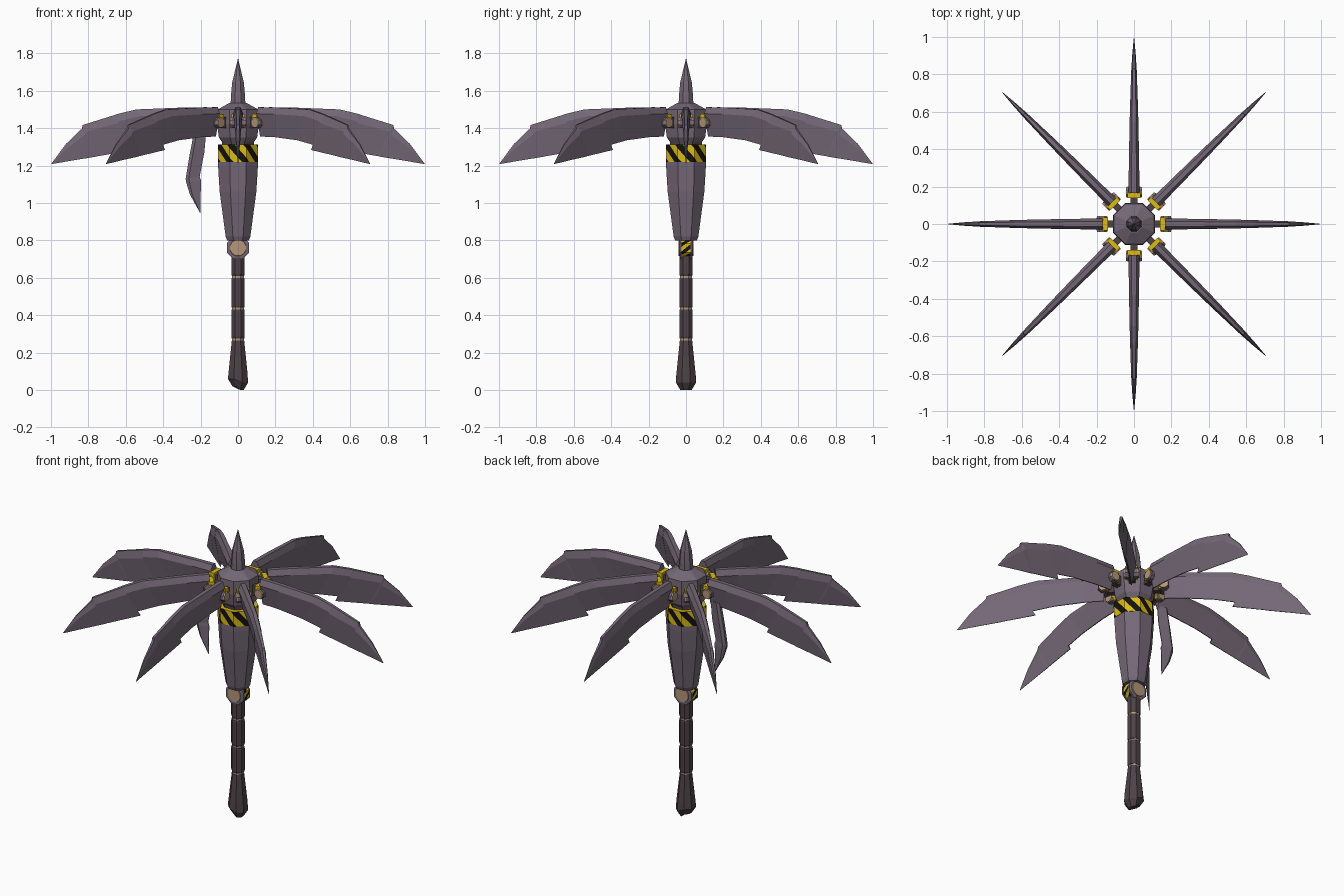
import bpy, bmesh, math
from mathutils import Vector, Matrix

if "Cube" in bpy.data.objects:
    bpy.data.objects.remove(bpy.data.objects["Cube"])


def material(name, srgb):
    m = bpy.data.materials.new(name)
    m.diffuse_color = [((c / 255 + 0.055) / 1.055) ** 2.4 for c in srgb] + [1]
    m.use_nodes = True
    m.node_tree.nodes["Principled BSDF"].inputs["Base Color"].default_value = m.diffuse_color
    return m


METAL = material("purple_grey_metal", (117, 104, 119))
GRIP = material("dark_grip", (77, 66, 71))
TAN = material("tan_metal", (180, 151, 120))
YELLOW = material("hazard_yellow", (222, 188, 14))
BLACK = material("hazard_black", (18, 17, 17))


def finish(name, bm, mats):
    bmesh.ops.recalc_face_normals(bm, faces=bm.faces[:])
    me = bpy.data.meshes.new(name)
    bm.to_mesh(me)
    bm.free()
    for m in mats:
        me.materials.append(m)
    ob = bpy.data.objects.new(name, me)
    bpy.context.collection.objects.link(ob)
    return ob


def loft(bm, rings):
    """Skin closed rings of points and cap both ends."""
    rows = [[bm.verts.new(p) for p in ring] for ring in rings]
    n = len(rows[0])
    for a, b in zip(rows, rows[1:]):
        for i in range(n):
            j = (i + 1) % n
            bm.faces.new((a[i], a[j], b[j], b[i]))
    bm.faces.new(rows[0][::-1])
    bm.faces.new(rows[-1])


def lathe(name, profile, mat, sides=8):
    """Faceted turned part; radii are measured across the flats."""
    bm = bmesh.new()
    k = 1 / math.cos(math.pi / sides)
    loft(bm, [[(r * k * math.cos((i + .5) * math.tau / sides),
                r * k * math.sin((i + .5) * math.tau / sides), z)
               for i in range(sides)] for r, z in profile])
    return finish(name, bm, [mat])


def hazard_band(name, profile, stripes, lean):
    """Eight flat sides, each cut diagonally into yellow and black stripes."""
    ob = lathe(name, profile, YELLOW)
    ob.data.materials.append(BLACK)
    side = 2 * profile[0][0] * math.tan(math.pi / 8)
    step = side / (2 * stripes)
    bm = bmesh.new()
    bm.from_mesh(ob.data)

    def on_side(f, i):
        a = i * math.pi / 4
        return abs(f.normal.z) < .6 and f.normal.dot(Vector((math.cos(a), math.sin(a), 0))) > .95

    for i in range(8):
        a = i * math.pi / 4
        n = Vector((-math.sin(a), math.cos(a), lean))
        for k in range(-60, 61):
            bm.normal_update()
            fs = [f for f in bm.faces if on_side(f, i)]
            d = [v.co.dot(n) for f in fs for v in f.verts]
            if min(d) < k * step < max(d):
                es = {e for f in fs for e in f.edges}
                vs = {v for f in fs for v in f.verts}
                bmesh.ops.bisect_plane(bm, geom=fs + list(es) + list(vs), dist=1e-6,
                                       plane_co=n * (k * step / n.length_squared), plane_no=n)
        bm.normal_update()
        for f in bm.faces:
            if on_side(f, i):
                f.material_index = math.floor(f.calc_center_median().dot(n) / step) % 2
    bm.to_mesh(ob.data)
    bm.free()
    return ob


def blade(name, stations, angle):
    """Blade from (outer r,z, cutting-edge r,z, half width) stations."""
    bm = bmesh.new()
    rings = []
    for rt, zt, rb, zb, w in stations:
        top, low = Vector((rt, 0, zt)), Vector((rb, 0, zb))
        mid = top.lerp(low, .22)
        rings.append([p + Vector((0, s * w, 0)) for p, s in
                      ((top, .45), (mid, 1), (low, .1), (low, -.1), (mid, -1), (top, -.45))])
    loft(bm, rings)
    ob = finish(name, bm, [METAL])
    ob.rotation_euler.z = angle
    return ob


def box(name, lo, hi, mat, angle):
    bm = bmesh.new()
    loft(bm, [[(x, y, z) for x, y in ((lo[0], lo[1]), (hi[0], lo[1]), (hi[0], hi[1]), (lo[0], hi[1]))]
              for z in (lo[2], hi[2])])
    finish(name, bm, [mat]).rotation_euler.z = angle


# Handle with flared pommel (slanted underside) and thin tan rings
pommel = lathe("grip_pommel", [(.03, 0), (.054, .04), (.05, .10), (.033, .265)], GRIP)
for v in pommel.data.vertices:
    if v.co.z < .05:
        v.co.z = max(0, v.co.z + (.02 if v.co.x < -.01 else 0))
for k, (a, b) in enumerate(((.275, .43), (.44, .60), (.61, .73))):
    lathe("grip_segment_%d" % k, [(.033, a), (.036, a + .01), (.036, b - .01), (.034, b)], GRIP)
    lathe("grip_ring_%d" % k, [(.031, a - .012), (.031, a + .002)], TAN)

# Joint between handle and body, axis along y
turn = Matrix.Translation((0, 0, .76)) @ Matrix.Rotation(math.pi / 2, 4, 'X')
hazard_band("joint_band", [(.057, -.028), (.057, .028)], 1, .8).matrix_world = turn
for s in (-1, 1):
    lathe("joint_rim", [(.06, s * .024), (.06, s * .033), (.052, s * .036)], METAL).matrix_world = turn
    lathe("joint_cap", [(.044, s * .034), (.042, s * .04)], TAN, 12).matrix_world = turn

# Tapered body, striped collar, hub and top spike
lathe("body", [(.058, .80), (.066, .82), (.098, 1.06), (.106, 1.19), (.106, 1.22)], METAL)
hazard_band("hazard_collar", [(.108, 1.22), (.108, 1.312)], 1, .9)
lathe("neck", [(.085, 1.31), (.085, 1.335)], GRIP)
lathe("hub", [(.085, 1.325), (.102, 1.35), (.112, 1.42), (.108, 1.50), (.045, 1.535)], METAL)
lathe("spike", [(.04, 1.52), (.037, 1.58), (.031, 1.645), (.001, 1.77)], METAL)

# Eight curved blades, each on a hinge
BLADE = [(.165, 1.512, .17, 1.355, .029), (.30, 1.51, .28, 1.352, .028),
         (.545, 1.50, .45, 1.335, .024), (.65, 1.474, .60, 1.305, .021),
         (.66, 1.47, .555, 1.283, .021), (.83, 1.417, .75, 1.25, .015),
         (.835, 1.397, .755, 1.248, .015), (.92, 1.315, .88, 1.228, .009),
         (.997, 1.211, .995, 1.208, .001)]
for i in range(8):
    a = i * math.pi / 4
    blade("blade_%d" % i, BLADE, a)
    box("hinge_arm_%d" % i, (.09, -.018, 1.40), (.15, .018, 1.46), GRIP, a)
    box("hinge_bracket_%d" % i, (.14, -.036, 1.405), (.175, .036, 1.475), YELLOW, a)
    pin = Matrix.Rotation(a, 4, 'Z') @ Matrix.Translation((.17, 0, 1.43)) @ Matrix.Rotation(math.pi / 2, 4, 'X')
    lathe("hinge_barrel_%d" % i, [(.03, -.036), (.03, .036)], METAL).matrix_world = pin
    for s in (-1, 1):
        lathe("hinge_cap_%d" % i, [(.028, s * .035), (.026, s * .044)], TAN).matrix_world = pin

# Single hooked blade hanging on the left side
HOOK = [(.235, 1.38, .17, 1.38, .02), (.26, 1.25, .18, 1.27, .02), (.28, 1.13, .205, 1.14, .018),
        (.277, 1.11, .197, 1.12, .018), (.257, 1.045, .2, 1.04, .012), (.203, .947, .2, .945, .001)]
blade("hook_blade", HOOK, math.pi)
